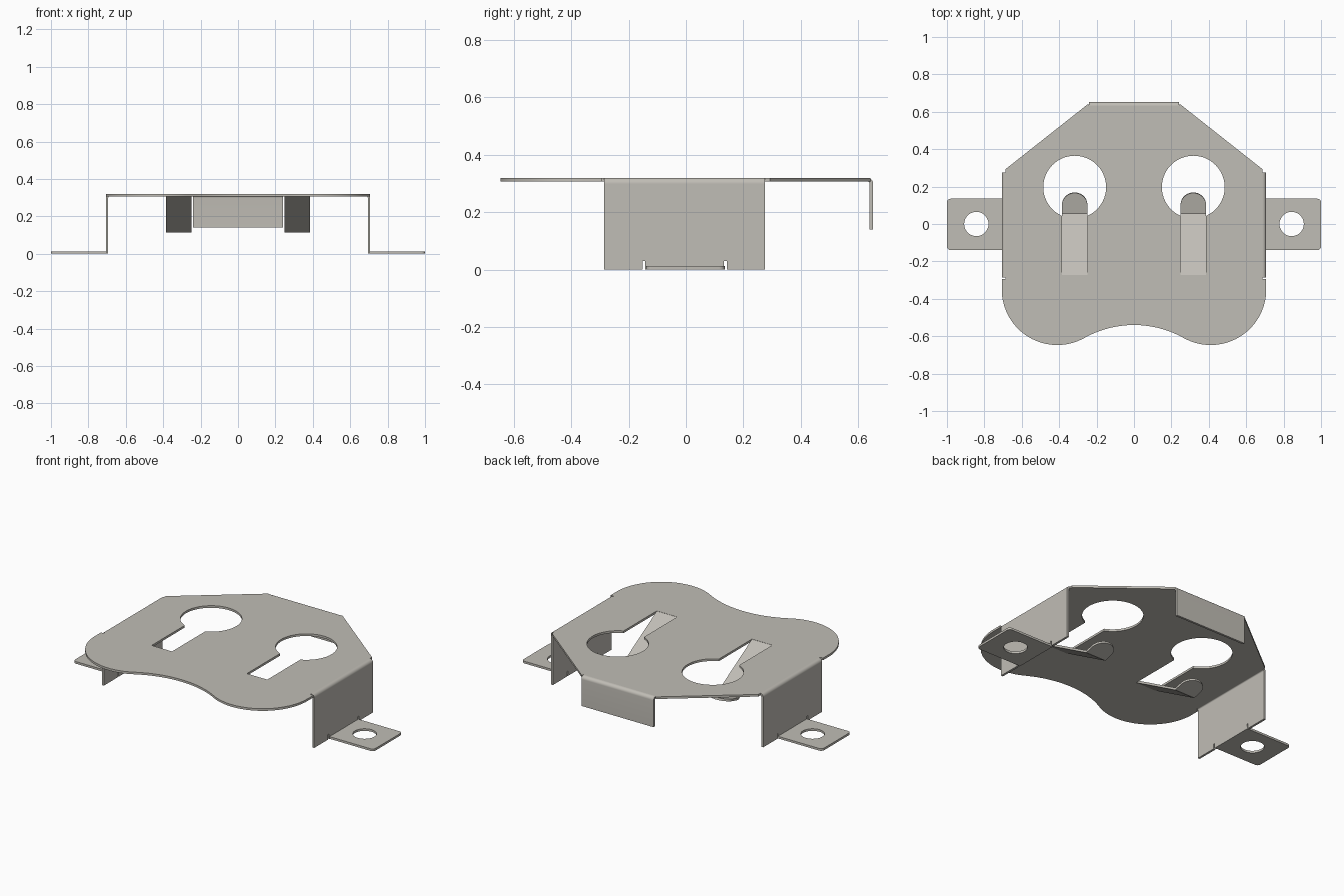
import bpy, bmesh, math
from mathutils import Matrix

old = bpy.data.objects.get("Cube")
if old:
    bpy.data.objects.remove(old, do_unlink=True)

T = 0.013        # sheet thickness
TOP = 0.32       # upper surface of the plate
R = 0.02         # outer bend radius
SIDE = 0.707     # outer face of the side walls

metal = bpy.data.materials.new("grey metal")
metal.use_nodes = True
colour = (0.53, 0.51, 0.465, 1)
metal.diffuse_color = colour
metal.node_tree.nodes["Principled BSDF"].inputs["Base Color"].default_value = colour

parts = []


def arc(cx, cy, r, a0, a1, n=12):
    """Points on an arc, angles in degrees."""
    return [(cx + r * math.cos(math.radians(a0 + (a1 - a0) * i / n)),
             cy + r * math.sin(math.radians(a0 + (a1 - a0) * i / n))) for i in range(n + 1)]


def sheet(name, loops, matrix, depth=T):
    """Flat outline with optional holes, given depth about its own plane and placed by matrix."""
    curve = bpy.data.curves.new(name, 'CURVE')
    curve.dimensions = '2D'
    curve.fill_mode = 'BOTH'
    curve.extrude = depth / 2
    for pts in loops:
        s = curve.splines.new('POLY')
        s.points.add(len(pts) - 1)
        for p, (u, v) in zip(s.points, pts):
            p.co = (u, v, 0, 1)
        s.use_cyclic_u = True
    tmp = bpy.data.objects.new(name + "_outline", curve)
    bpy.context.collection.objects.link(tmp)
    dg = bpy.context.evaluated_depsgraph_get()
    mesh = bpy.data.meshes.new_from_object(tmp.evaluated_get(dg))
    bpy.data.objects.remove(tmp, do_unlink=True)
    bpy.data.curves.remove(curve)
    bm = bmesh.new()
    bm.from_mesh(mesh)
    bm.transform(matrix)
    bmesh.ops.remove_doubles(bm, verts=bm.verts, dist=1e-5)
    bmesh.ops.recalc_face_normals(bm, faces=bm.faces)
    bm.to_mesh(mesh)
    bm.free()
    mesh.materials.clear()
    mesh.materials.append(metal)
    obj = bpy.data.objects.new(name, mesh)
    bpy.context.collection.objects.link(obj)
    parts.append(obj)
    return obj


def yz_plane(x):
    """Outline (u, v) stands as (y, z), depth along x."""
    return Matrix(((0, 0, 1, x), (1, 0, 0, 0), (0, 1, 0, 0), (0, 0, 0, 1)))


# Top plate: right half outline from the front centre round to the back, then mirrored
half = arc(0, -1.082, 0.542, 90, 60.7, 12)
half += arc(0.41, -0.35, 0.297, -119.3, 0, 32)[1:]
half += [(SIDE, -0.293), (0.687, -0.293), (0.687, -0.285), (SIDE - R, 0.293),
         (0.245, 0.642), (0.24, 0.632)]
outline = half + [(-x, y) for x, y in reversed(half[1:])]

# Keyhole openings
SLOT, HOLE = 0.068, 0.168
gap = math.degrees(math.asin(SLOT / HOLE))
keyholes = []
for cx in (-0.317, 0.317):
    keyholes.append([(cx - SLOT, -0.272), (cx + SLOT, -0.272)]
                    + arc(cx, 0.197, HOLE, -90 + gap, 270 - gap, 48))
sheet("top_plate", [outline] + keyholes, Matrix.Translation((0, 0, TOP - T / 2)))

# Back flange, bent down from the plate
cy, cz = 0.652 - R, TOP - R
flange = arc(cy, cz, R, 90, 0, 8) + [(0.652, 0.14), (0.652 - T, 0.14)]
flange += arc(cy, cz, R - T, 0, 90, 8)
sheet("back_flange", [flange], yz_plane(0), 0.48)

# Side walls with relief slits, their bends, and the mounting tabs
wall = [(-0.285, cz), (-0.285, 0)]
for a, b in ((-0.152, -0.143), (0.133, 0.142)):
    wall += [(a, 0), (a, 0.03), (b, 0.03), (b, 0)]
wall += [(0.275, 0), (0.275, cz)]
bend = arc(SIDE - R, cz, R, 90, 0, 8) + arc(SIDE - R, cz, R - T, 0, 90, 8)
tab = [(SIDE - T, -0.14), *arc(0.98, -0.12, 0.02, -90, 0, 6),
       *arc(0.98, 0.115, 0.02, 0, 90, 6), (SIDE - T, 0.135)]
tab_hole = arc(0.843, 0, 0.065, 0, 350, 35)
for s, side in ((1, "left"), (-1, "right")):
    sheet(side + "_wall", [wall], yz_plane(s * (SIDE - T / 2)))
    sheet(side + "_bend", [bend],
          Matrix(((s, 0, 0, 0), (0, 0, 1, -0.005), (0, 1, 0, 0), (0, 0, 0, 1))), 0.56)
    sheet(side + "_tab", [tab, tab_hole],
          Matrix.Translation((0, 0, T / 2)) @ Matrix.Diagonal((s, 1, 1, 1)))

# Contact springs sloping down through the slots, with upturned round tips
y0, y1, z1 = -0.274, 0.055, 0.128
slope = math.atan2(TOP - z1, y1 - y0)
ny, nz = math.sin(slope) * T, math.cos(slope) * T
spring = [(y0, TOP), (y1, z1), (y1 - 0.002, z1 - 0.0137), (y0 - ny, TOP - nz)]
tip = [(-SLOT, -0.004), (SLOT, -0.004)] + arc(0, 0.046, SLOT, 0, 180, 24)
for s, side in ((1, "left"), (-1, "right")):
    x = s * 0.317
    sheet(side + "_spring", [spring], yz_plane(x), 2 * SLOT)
    sheet(side + "_spring_tip", [tip],
          Matrix.Translation((x, y1, z1)) @ Matrix.Rotation(math.radians(14), 4, 'X')
          @ Matrix.Translation((0, 0, -T / 2)))

# Smooth the bends and round edges, keep sheet edges sharp
bpy.ops.object.select_all(action='DESELECT')
for obj in parts:
    obj.select_set(True)
bpy.context.view_layer.objects.active = parts[0]
bpy.ops.object.shade_smooth_by_angle(angle=math.radians(30))
